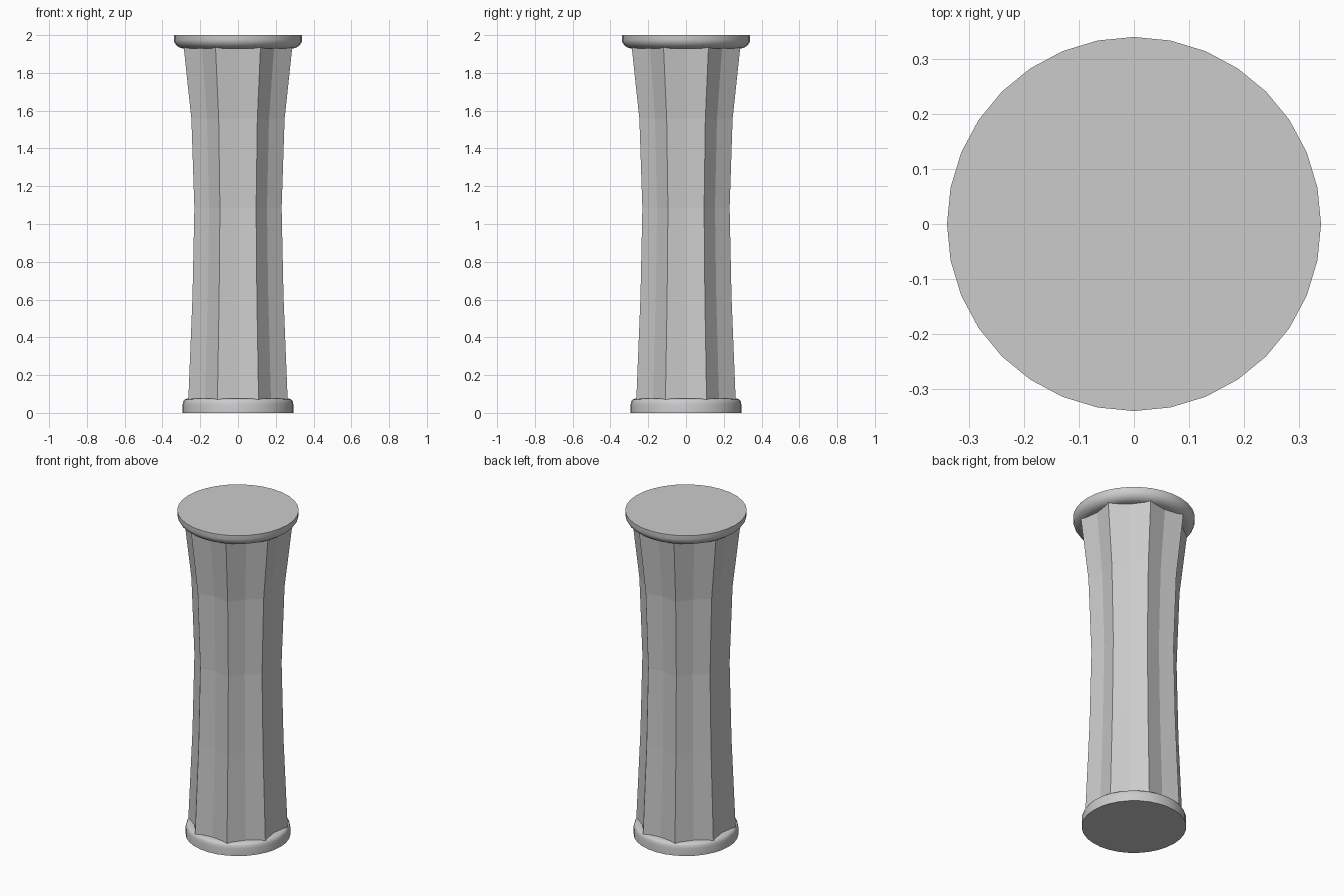
import bpy, bmesh, math

if "Cube" in bpy.data.objects:
    bpy.data.objects.remove(bpy.data.objects["Cube"])


def loft(name, rings, smooth):
    """Skin a stack of rings (lists of points) and cap both ends."""
    bm = bmesh.new()
    loops = [[bm.verts.new(p) for p in ring] for ring in rings]
    n = len(loops[0])
    for a, b in zip(loops, loops[1:]):
        for i in range(n):
            j = (i + 1) % n
            bm.faces.new((a[i], a[j], b[j], b[i]))
    bm.faces.new(loops[0][::-1])
    bm.faces.new(loops[-1])
    bmesh.ops.recalc_face_normals(bm, faces=bm.faces)
    mesh = bpy.data.meshes.new(name)
    bm.to_mesh(mesh)
    bm.free()
    obj = bpy.data.objects.new(name, mesh)
    bpy.context.collection.objects.link(obj)
    if smooth:
        bpy.ops.object.select_all(action='DESELECT')
        obj.select_set(True)
        bpy.context.view_layer.objects.active = obj
        bpy.ops.object.shade_smooth_by_angle(angle=math.radians(40))
    return obj


def ring(r, z, n, valley=1.0):
    """Ring of n points; even points are scaled by the valley factor."""
    pts = []
    for i in range(n):
        a = 2 * math.pi * i / n
        q = r * (valley if i % 2 == 0 else 1.0)
        pts.append((q * math.cos(a), q * math.sin(a), z))
    return pts


# Base: round disc with a softened upper rim
base = [(0.293, 0), (0.293, 0.045), (0.29, 0.06), (0.284, 0.07), (0.272, 0.075)]
loft("column_base", [ring(r, z, 32) for r, z in base], True)

# Shaft: eight-ridged, narrow waist, flaring to the top
shaft = [(0.285, 0.06), (0.261, 0.61), (0.25, 1.085), (0.267, 1.555), (0.312, 1.945)]
loft("fluted_shaft", [ring(r, z, 16, 0.868) for r, z in shaft], False)

# Capital: wider disc with a rounded underside
capital = [(0.295, 1.93), (0.313, 1.936), (0.328, 1.948), (0.337, 1.962),
           (0.34, 1.975), (0.34, 2.0)]
loft("column_capital", [ring(r, z, 32) for r, z in capital], True)
